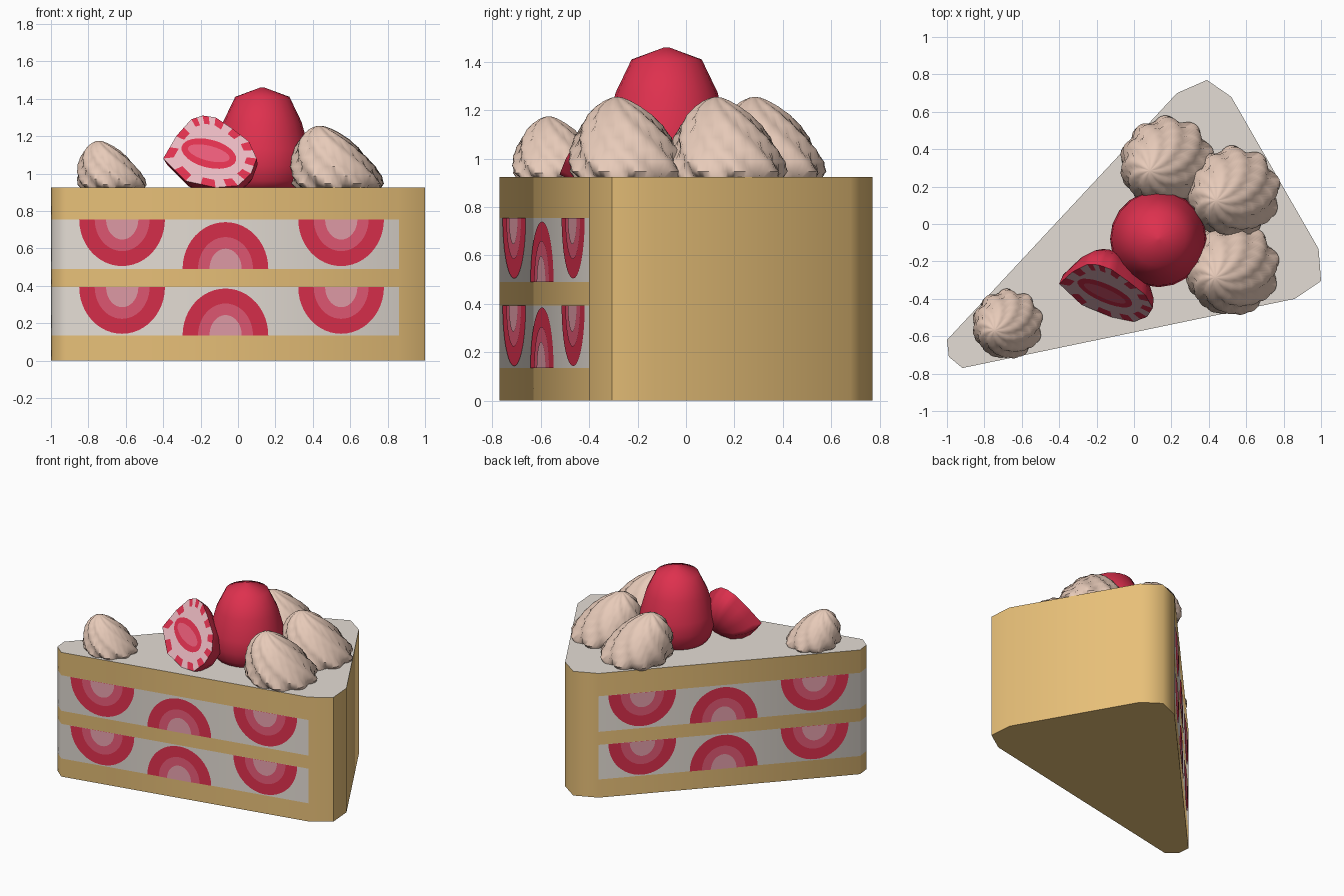
import bpy, bmesh, math
from mathutils import Vector

if "Cube" in bpy.data.objects:
    bpy.data.objects.remove(bpy.data.objects["Cube"])

def mat(name, r, g, b):
    m = bpy.data.materials.new(name)
    m.diffuse_color = (r, g, b, 1)
    m.use_nodes = True
    m.node_tree.nodes["Principled BSDF"].inputs["Base Color"].default_value = m.diffuse_color
    return m

SPONGE = mat("sponge", .81, .53, .19)
CREAM = mat("cream", .775, .72, .66)
RED = mat("strawberry_red", .73, .03, .076)
MID = mat("strawberry_mid", .83, .107, .19)
PALE = mat("strawberry_pale", .85, .38, .44)
PINK = mat("cut_pink", .85, .50, .55)
WHIP = mat("whipped_cream", .81, .60, .49)

def finish(name, bm, mats, angle=None):
    me = bpy.data.meshes.new(name)
    bm.to_mesh(me)
    bm.free()
    ob = bpy.data.objects.new(name, me)
    bpy.context.collection.objects.link(ob)
    for m in mats:
        me.materials.append(m)
    if angle:
        bpy.ops.object.select_all(action='DESELECT')
        ob.select_set(True)
        bpy.context.view_layer.objects.active = ob
        bpy.ops.object.shade_smooth_by_angle(angle=math.radians(angle))
    return ob

def loft(name, rings, mats, rule=lambda i, j: 0, angle=60):
    """Skin closed rings and cap both ends; rule(ring, segment) picks a material."""
    bm = bmesh.new()
    vs = [[bm.verts.new(p) for p in r] for r in rings]
    n = len(vs[0])
    for i in range(len(vs) - 1):
        for j in range(n):
            k = (j + 1) % n
            f = bm.faces.new((vs[i][j], vs[i][k], vs[i + 1][k], vs[i + 1][j]))
            f.material_index = rule(i, j)
    bm.faces.new(vs[0][::-1]).material_index = rule(-1, 0)
    bm.faces.new(vs[-1]).material_index = rule(len(vs) - 1, 0)
    bmesh.ops.recalc_face_normals(bm, faces=bm.faces)
    return finish(name, bm, mats, angle)

# Cake wedge: sponge and cream layers, cream on top and on the two cut sides
outline = [(.23, .70), (-1, -.62), (-.99, -.71), (-.917, -.77), (.86, -.40),
           (1, -.305), (.987, -.133), (.52, .68), (.39, .77)]
levels = [0, .135, .393, .49, .755, .925]

def cake_rule(i, j):
    return 1 if i == 5 or (i in (1, 3) and j < 4) else 0

loft("cake_wedge", [[(x, y, z) for x, y in outline] for z in levels],
     [SPONGE, CREAM], cake_rule)

# Strawberry slices set into the cream layers of both cut sides
def slice_plates(name, c, u, z, s):
    out = Vector((u.y, -u.x, 0))
    bm = bmesh.new()
    for k, (w, h) in enumerate([(.234, .25), (.15, .17), (.088, .108)]):
        pts = []
        for a in range(25):
            t = math.pi * a / 24
            p = c + out * (.002 + .002 * k) + u * w * math.cos(t)
            pts.append((p.x, p.y, z + s * h * math.sin(t)))
        f = bm.faces.new([bm.verts.new(p) for p in pts[::s]])
        f.material_index = k
    finish(name, bm, [RED, MID, PALE])

for side, e in (("front", 3), ("back", 0)):
    a, b = (Vector((*outline[e + k], 0)) for k in (0, 1))
    for layer, lo, hi in (("lower", .135, .393), ("upper", .49, .755)):
        for k, f in enumerate((.167, .478, .826)):
            s = 1 if k == 1 else -1
            slice_plates(f"slice_{side}_{layer}_{k + 1}", a.lerp(b, f),
                         (b - a).normalized(), lo if s > 0 else hi, s)

# Whole strawberry
profile = [(.20, .91), (.235, .96), (.258, 1.04), (.25, 1.13), (.21, 1.275),
           (.145, 1.41), (.01, 1.46)]
loft("whole_strawberry",
     [[(.13 + r * math.cos(math.tau * j / 20), -.08 + r * math.sin(math.tau * j / 20), z)
       for j in range(20)] for r, z in profile], [RED])

# Half strawberry: the cut face lies in a leaning plane, the dome goes behind it
def on_cut(x, z, d=0):
    p = Vector((x, -.32 - .26 * (x + .4) + .68 * (z - 1.08), z))
    return p + Vector((.21, .81, -.55)) * d

cut = [(-.40, 1.08), (-.33, 1.20), (-.25, 1.29), (-.19, 1.31), (-.12, 1.30), (-.03, 1.24),
       (.06, 1.17), (.10, 1.08), (.07, 1.0), (0, .935), (-.12, .925), (-.28, .96)]
fine = []
for j, (x, z) in enumerate(cut):
    x2, z2 = cut[(j + 1) % len(cut)]
    fine += [(x + (x2 - x) * k / 4, z + (z2 - z) * k / 4) for k in range(4)]

def cut_ring(s, d):
    return [on_cut(-.145 + (x + .145) * s, 1.11 + (z - 1.11) * s, d) for x, z in fine]

def half_rule(i, j):
    if i == 0:
        return 1
    if i == 1:
        return 0 if j % 4 < 2 else 1   # red teeth round the rim
    return 1 if i == -1 else 0

loft("half_strawberry",
     [cut_ring(s, d) for s, d in ((.4, 0), (.78, 0), (1, 0), (.97, .06), (.85, .12),
                                  (.6, .175), (.25, .205))],
     [RED, PINK], half_rule)

# Core of the half strawberry
bm = bmesh.new()
for k, (a, b) in enumerate(((.15, .075), (.115, .04))):
    pts = []
    for j in range(24):
        t = math.tau * j / 24
        x, z = a * math.cos(t), b * math.sin(t)
        c, s = math.cos(-.25), math.sin(-.25)
        pts.append(on_cut(-.155 + x * c - z * s, 1.105 + x * s + z * c, -.003 - .003 * k))
    bm.faces.new([bm.verts.new(p) for p in pts]).material_index = k
finish("half_strawberry_core", bm, [RED, MID])

# Piped cream swirls with twisted ridges and a leaning tip
swirl = [(0, .92), (.08, 1), (.2, .99), (.35, .92), (.5, .82), (.65, .69), (.78, .54),
         (.88, .38), (.95, .23), (.99, .1), (1, .02)]

def dollop(name, x, y, r, h):
    rings = []
    for t, w in swirl:
        ring = []
        for j in range(90):
            a = math.tau * j / 90
            ridge = .84 + .16 * abs(math.sin(4.5 * (a + 1.3 * t)))
            q = r * w * ridge
            ring.append((x - .42 * r * t + q * math.cos(a),
                         y - .2 * r * t + q * math.sin(a), .92 + h * t))
        rings.append(ring)
    loft(name, rings, [WHIP], angle=50)

for k, (x, y) in enumerate(((.19, .335), (.545, .175), (.54, -.235))):
    dollop(f"cream_swirl_{k + 1}", x, y, .25, .335)
dollop("small_cream_swirl", -.665, -.53, .188, .255)
